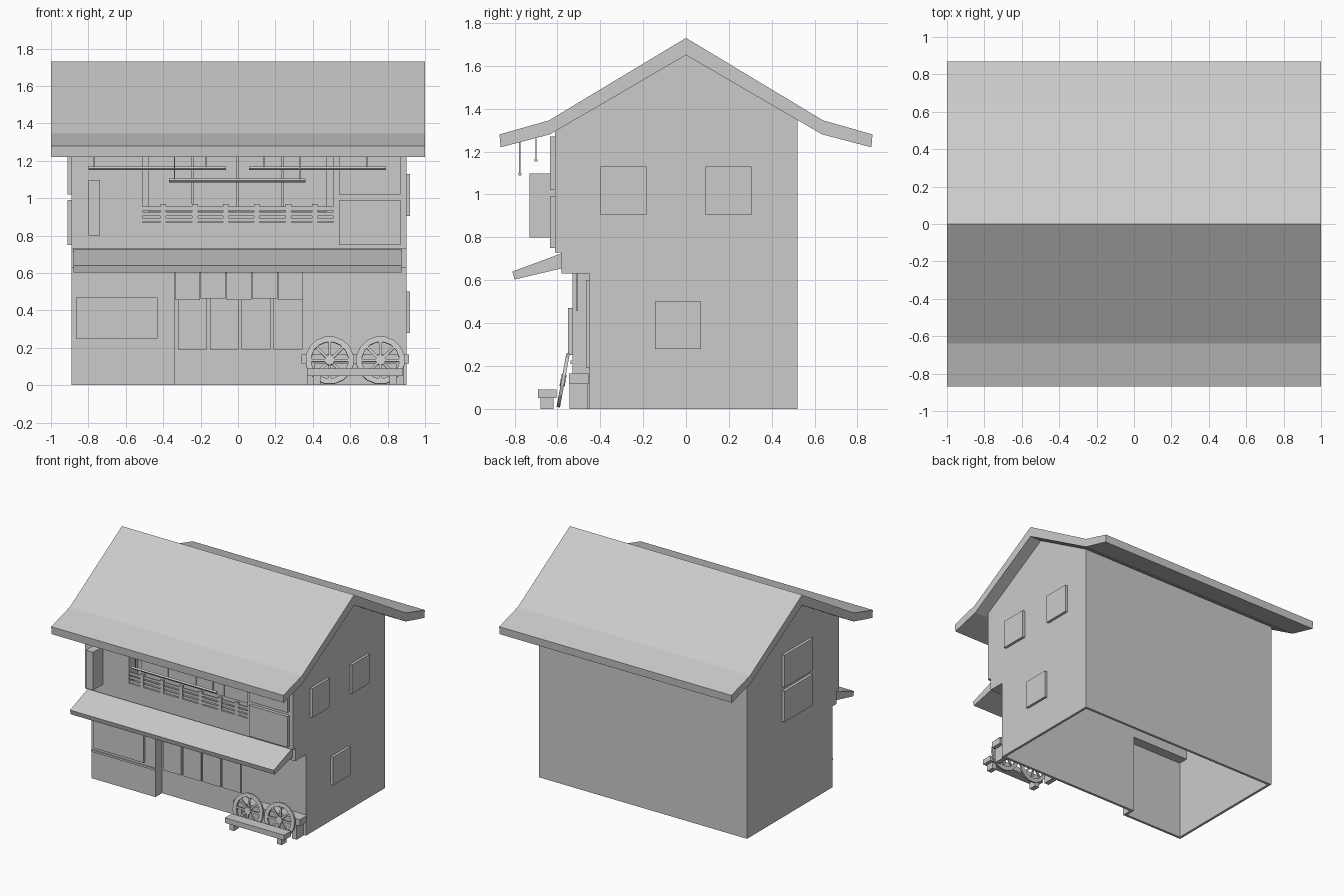
import bpy, bmesh, math
from mathutils import Matrix, Vector

if "Cube" in bpy.data.objects:
    bpy.data.objects.remove(bpy.data.objects["Cube"], do_unlink=True)

grey = bpy.data.materials.new("plain_grey")
grey.use_nodes = True
colour = (0.6, 0.6, 0.6, 1)
grey.diffuse_color = colour
grey.node_tree.nodes["Principled BSDF"].inputs["Base Color"].default_value = colour


def finish(name, bm):
    bmesh.ops.recalc_face_normals(bm, faces=bm.faces)
    mesh = bpy.data.meshes.new(name)
    bm.to_mesh(mesh)
    bm.free()
    mesh.materials.append(grey)
    obj = bpy.data.objects.new(name, mesh)
    bpy.context.collection.objects.link(obj)
    return obj


def add_box(bm, x, y, z):
    size = (x[1] - x[0], y[1] - y[0], z[1] - z[0])
    mid = Vector((sum(x) / 2, sum(y) / 2, sum(z) / 2))
    bmesh.ops.create_cube(bm, size=1, matrix=Matrix.Translation(mid) @ Matrix.Diagonal((*size, 1)))


def boxes(name, *items):
    bm = bmesh.new()
    for item in items:
        add_box(bm, *item)
    return finish(name, bm)


def extrude_x(name, profile, x0, x1):
    """Extrude a (y, z) outline along x."""
    bm = bmesh.new()
    face = bm.faces.new([bm.verts.new((x0, y, z)) for y, z in profile])
    out = bmesh.ops.extrude_face_region(bm, geom=[face])
    verts = [v for v in out["geom"] if isinstance(v, bmesh.types.BMVert)]
    bmesh.ops.translate(bm, verts=verts, vec=(x1 - x0, 0, 0))
    return finish(name, bm)


LEFT, RIGHT, BACK = -0.89, 0.9, 0.52
UPPER, BAND, BOX, DOOR = -0.61, -0.58, -0.53, -0.45
T = 0.02

# Roof with flared eaves
top = [(-0.87, 1.28), (-0.64, 1.345), (0, 1.73), (0.64, 1.345), (0.87, 1.28)]
under = [(0.865, 1.22), (0.635, 1.28), (0, 1.65), (-0.635, 1.28), (-0.865, 1.22)]
extrude_x("roof", top + under, -1, 1)


# Gable walls with the stepped front
def gable(name, foot, x0, x1):
    extrude_x(name, [(BACK, 0), (BACK, 1.347), (0, 1.65), (UPPER, 1.295), (UPPER, 0.73),
                     (BAND, 0.73), (BAND, 0.63), (foot, 0.63), (foot, 0)], x0, x1)


gable("gable_wall_left", DOOR, RIGHT - T, RIGHT)
gable("gable_wall_right", BOX, LEFT, LEFT + T)

inner = (LEFT + T, RIGHT - T)
boxes("back_wall", (inner, (BACK - T, BACK), (0, 1.347)))
boxes("lower_front_wall", ((-0.36, RIGHT - T), (DOOR, DOOR + T), (0, 0.63)))
boxes("shop_bay", (inner[:1] + (-0.34,), (BOX, BOX + T), (0, 0.63)),
      ((-0.36, -0.34), (BOX + T, DOOR), (0, 0.63)))
boxes("overhang_band", (inner, (BAND, DOOR + T), (0.63, 0.73)))

# Upper front wall around the balcony opening
wall = (UPPER, UPPER + T)
boxes("upper_front_wall", ((inner[0], -0.51), wall, (0.73, 1.29)),
      ((0.51, inner[1]), wall, (0.73, 1.29)),
      ((-0.51, 0.51), wall, (0.73, 0.87)),
      ((-0.51, 0.51), wall, (1.26, 1.29)))
boxes("balcony_recess", ((-0.53, 0.53), (-0.5, -0.48), (0.73, 1.33)),
      ((-0.53, -0.51), (UPPER + T, -0.5), (0.73, 1.29)),
      ((0.51, 0.53), (UPPER + T, -0.5), (0.73, 1.29)),
      ((-0.51, 0.51), (UPPER + T, -0.5), (0.85, 0.87)))
boxes("balcony_windows", *[((x, x + 0.235), (-0.51, -0.5), (0.93, 1.25))
                           for x in (-0.48, -0.24, 0.0, 0.24)])

# Balcony railing
rails = [((-0.51, 0.51), (-0.605, -0.595), (z - 0.01, z + 0.01)) for z in (0.885, 0.915, 0.945)]
posts = [((x - 0.015, x + 0.015), (-0.61, -0.59), (0.87, 0.97))
         for x in (-0.4, -0.23, -0.065, 0.1, 0.27, 0.41)]
boxes("balcony_railing", *rails, *posts)

# Awning above the shop front
extrude_x("awning", [(-0.58, 0.725), (-0.81, 0.64), (-0.8, 0.603), (-0.58, 0.655)], -0.88, 0.875)

# Shutters and windows
stack = ((0.75, 0.99), (1.02, 1.27))
boxes("front_shutters", *[((0.54, 0.87), (-0.635, UPPER), z) for z in stack])
boxes("right_side_windows", *[((-0.912, LEFT), (-0.26, 0.09), z) for z in stack])
boxes("left_side_windows", ((RIGHT, 0.92), (-0.4, -0.185), (0.905, 1.13)),
      ((RIGHT, 0.92), (0.09, 0.305), (0.905, 1.13)),
      ((RIGHT, 0.92), (-0.145, 0.07), (0.28, 0.5)))
boxes("shop_window", ((-0.865, -0.43), (-0.55, BOX), (0.25, 0.47)))
boxes("shop_sill", ((LEFT, -0.34), (-0.538, BOX), (0.21, 0.225)))
boxes("hanging_sign", ((-0.8, -0.737), (-0.73, UPPER), (0.8, 1.097)))

# Entrance curtains and sliding doors
boxes("entrance_curtain", *[((-0.338 + i * 0.138, -0.204 + i * 0.138), (-0.51, -0.503),
                             (0.455 + 0.008 * (i % 2), 0.63)) for i in range(5)])
boxes("door_panels", *[((-0.32 + i * 0.17, -0.165 + i * 0.17), (-0.465, DOOR), (0.19, 0.6))
                       for i in range(4)])


# Hanging poles under the front eave
def pole(name, x0, x1, y, z, cords):
    r = 0.01
    extrude_x(name, [(y - r, z), (y, z + r), (y + r, z), (y, z - r)], x0, x1)
    boxes(name + "_cords", *[((x - 0.003, x + 0.003), (y - 0.003, y + 0.003), (z, 1.26))
                             for x in cords])


pole("pole_right", -0.8, -0.065, -0.7, 1.16, (-0.77, -0.17))
pole("pole_left", 0.06, 0.79, -0.7, 1.16, (0.14, 0.69))
pole("pole_middle", -0.37, 0.36, -0.775, 1.095, (-0.34, 0.33))


# Benches
def bench(name, x0, x1, y0, y1, z0, z1, inset):
    legs = [((x, x + 0.04), (y0 + inset, y1 - inset), (0, z0)) for x in (x0 + 0.03, x1 - 0.07)]
    boxes(name, ((x0, x1), (y0, y1), (z0, z1)), *legs)


bench("front_bench", 0.37, 0.88, -0.69, -0.605, 0.05, 0.09, 0.012)
bench("back_bench", 0.34, 0.915, -0.545, -0.455, 0.115, 0.165, 0.002)


# Leaning spoked wheels
def wheel(name, cx):
    bm = bmesh.new()
    n, half = 16, 0.008
    rings = [[bm.verts.new((r * math.cos(a), y, r * math.sin(a)))
              for a in (math.tau * (i + 0.5) / n for i in range(n))]
             for r, y in ((0.13, -half), (0.13, half), (0.1, half), (0.1, -half))]
    for k in range(4):
        a, b = rings[k], rings[(k + 1) % 4]
        for i in range(n):
            j = (i + 1) % n
            bm.faces.new((a[i], a[j], b[j], b[i]))
    bmesh.ops.create_cone(bm, cap_ends=True, segments=8, radius1=0.028, radius2=0.028,
                          depth=0.024, matrix=Matrix.Rotation(math.pi / 2, 4, "X"))
    for i in range(4):
        turn = Matrix.Rotation(math.pi * i / 4, 4, "Y")
        bmesh.ops.create_cube(bm, size=1, matrix=turn @ Matrix.Diagonal((0.21, 0.01, 0.014, 1)))
    obj = finish(name, bm)
    obj.matrix_world = Matrix.Translation((cx, -0.573, 0.133)) @ Matrix.Rotation(-0.18, 4, "X")


wheel("wheel_right", 0.49)
wheel("wheel_left", 0.762)
